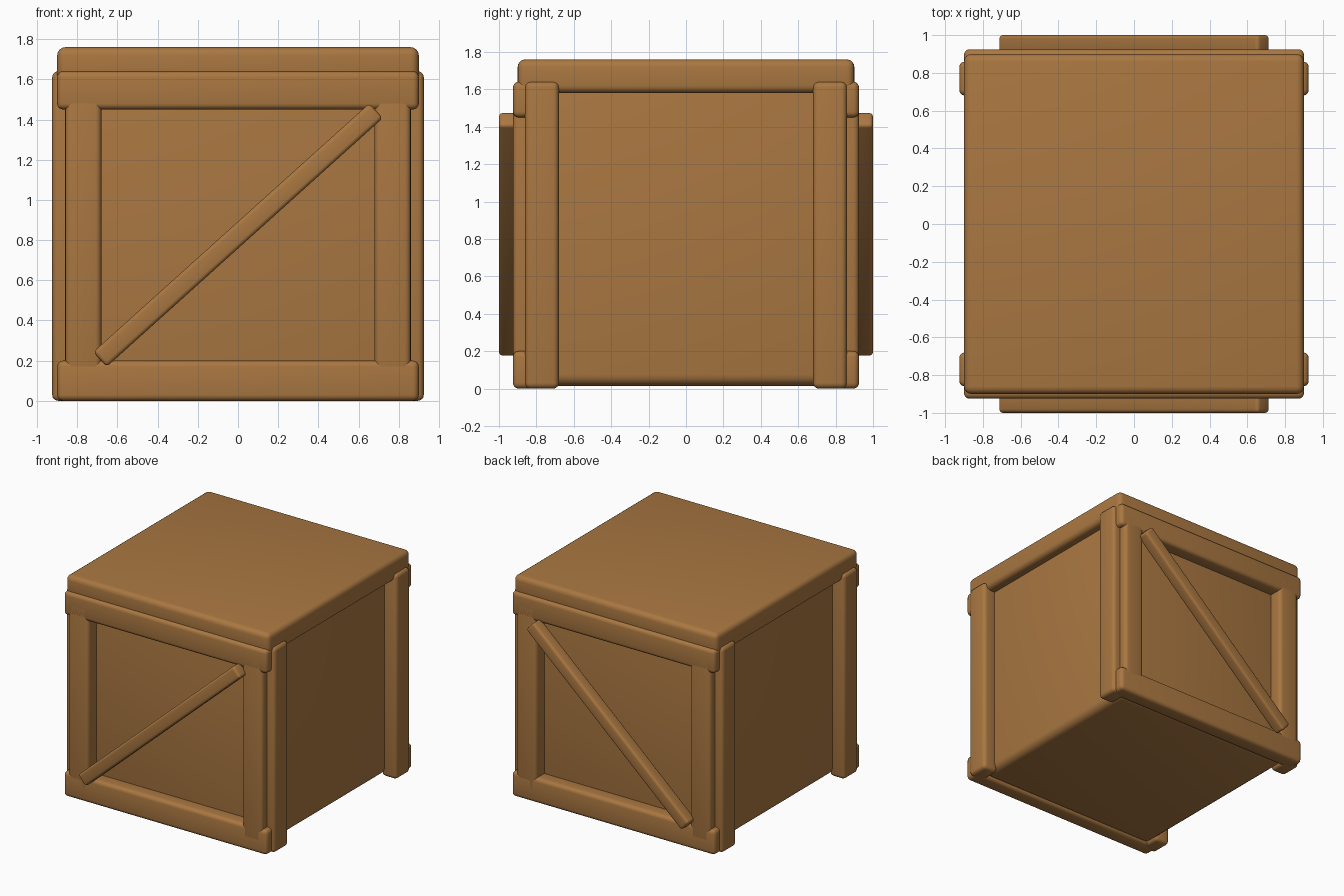
import bpy, math

if "Cube" in bpy.data.objects:
    bpy.data.objects.remove(bpy.data.objects["Cube"])

wood = bpy.data.materials.new("wood")
wood.diffuse_color = (0.40, 0.185, 0.053, 1)
wood.use_nodes = True
wood.node_tree.nodes["Principled BSDF"].inputs["Base Color"].default_value = wood.diffuse_color


def board(name, lo, hi, bevel=0.03, tilt=0.0):
    """Rounded box between two corners, optionally tilted about y."""
    size = [b - a for a, b in zip(lo, hi)]
    mid = [(a + b) / 2 for a, b in zip(lo, hi)]
    bpy.ops.mesh.primitive_cube_add(size=1, location=mid)
    ob = bpy.context.object
    ob.name = name
    ob.scale = size
    bpy.ops.object.transform_apply(location=False, rotation=False, scale=True)
    ob.rotation_euler.y = tilt
    ob.data.materials.append(wood)
    mod = ob.modifiers.new("round_edges", 'BEVEL')
    mod.width = bevel
    mod.segments = 4
    bpy.ops.object.modifier_apply(modifier=mod.name)
    bpy.ops.object.shade_smooth_by_angle(angle=math.radians(35))
    return ob


def span(sign, inner, outer):
    """Sorted range on one side of the centre."""
    return sorted((sign * inner, sign * outer))


# Crate body and lid
board("body", (-0.82, -0.82, 0.015), (0.82, 0.82, 1.70), 0.06)
board("lid", (-0.90, -0.90, 1.58), (0.90, 0.90, 1.76), 0.04)

for sy, face in ((-1, "front"), (1, "back")):
    y0, y1 = span(sy, 0.79, 0.925)
    # Horizontal rails
    board(face + "_bottom_rail", (-0.90, y0, 0.0), (0.90, y1, 0.20))
    board(face + "_top_rail", (-0.90, y0, 1.45), (0.90, y1, 1.64))
    # Diagonal brace
    y2, y3 = span(sy, 0.90, 1.0)
    board(face + "_brace", (-0.925, y2, 0.775), (0.925, y3, 0.875),
          0.02, -math.radians(42))
    for sx, side in ((-1, "left"), (1, "right")):
        # Posts on the braced faces, and posts on the plain sides
        x0, x1 = span(sx, 0.68, 0.86)
        board(f"{face}_{side}_post", (x0, y0, 0.08), (x1, y1, 1.57))
        px0, px1 = span(sx, 0.79, 0.925)
        py0, py1 = span(sy, 0.68, 0.86)
        board(f"{side}_{face}_side_post", (px0, py0, 0.0), (px1, py1, 1.64))
